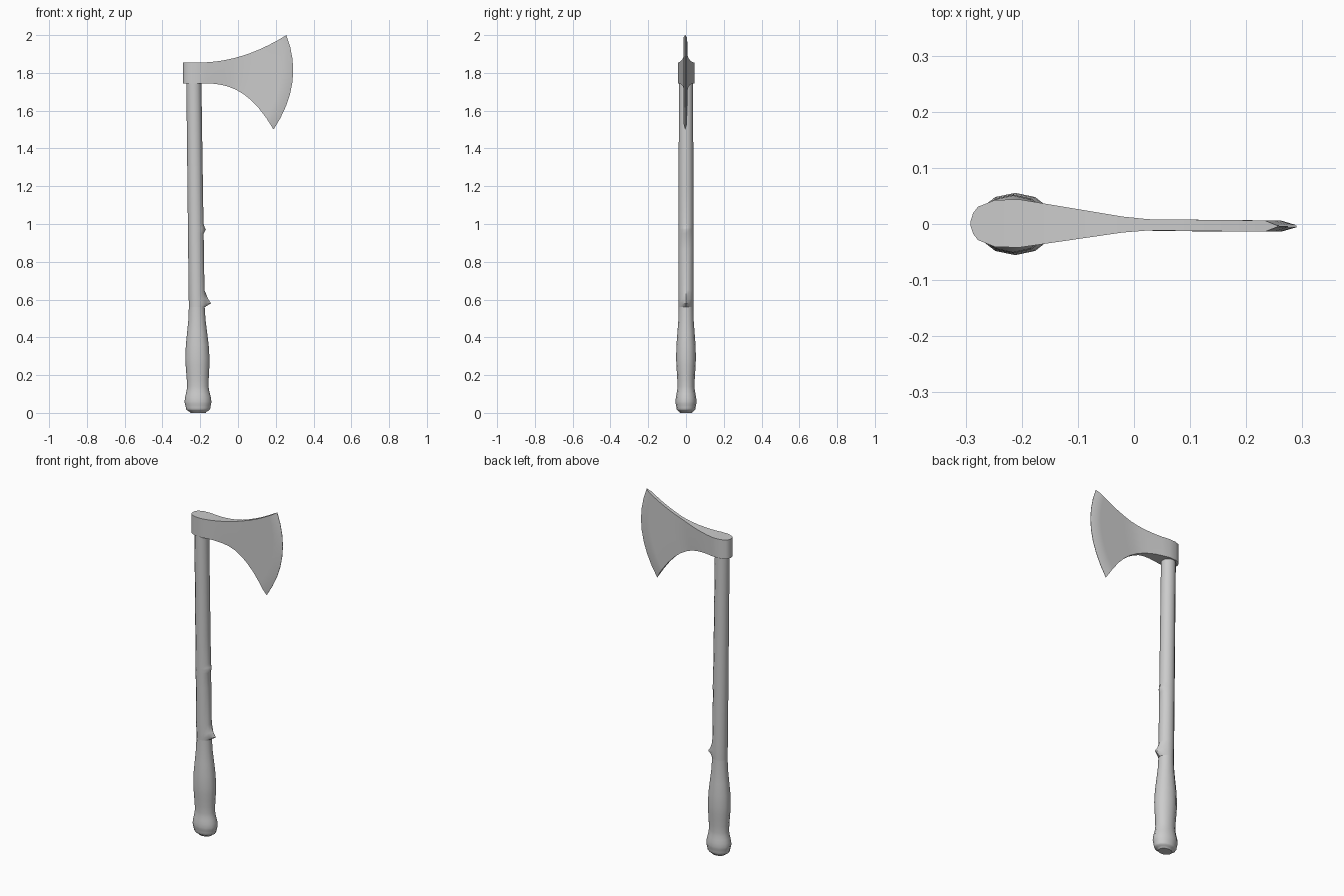
import bpy, bmesh, math

default = bpy.data.objects.get("Cube")
if default:
    bpy.data.objects.remove(default, do_unlink=True)

grey = bpy.data.materials.new("plain_grey")
grey.use_nodes = True
colour = (0.6, 0.6, 0.6, 1)
grey.diffuse_color = colour
grey.node_tree.nodes["Principled BSDF"].inputs["Base Color"].default_value = colour


def loft(name, rings, angle):
    """Skin closed rings of points, cap both ends and smooth the result."""
    bm = bmesh.new()
    loops = [[bm.verts.new(point) for point in ring] for ring in rings]
    for lower, upper in zip(loops, loops[1:]):
        for i in range(len(lower)):
            bm.faces.new((lower[i - 1], lower[i], upper[i], upper[i - 1]))
    bm.faces.new(loops[0])
    bm.faces.new(loops[-1])
    bmesh.ops.recalc_face_normals(bm, faces=bm.faces[:])
    mesh = bpy.data.meshes.new(name)
    bm.to_mesh(mesh)
    bm.free()
    mesh.materials.append(grey)
    obj = bpy.data.objects.new(name, mesh)
    bpy.context.collection.objects.link(obj)
    bpy.ops.object.select_all(action='DESELECT')
    obj.select_set(True)
    bpy.context.view_layer.objects.active = obj
    bpy.ops.object.shade_smooth_by_angle(angle=math.radians(angle))


def mix(start, end, amount):
    return start + (end - start) * amount


# Handle silhouette: heights and radii where the grip swells and narrows
SIDES = 12
swells = [(0, 0.04), (0.02, 0.064), (0.06, 0.071), (0.14, 0.057),
          (0.29, 0.064), (0.56, 0.042), (1.78, 0.04)]
# Knots left by trimmed twigs: height, size, length of the upper slope
knots = [(0.58, 0.034, 0.07), (0.97, 0.012, 0.03)]


def handle_radius(height):
    """Ease smoothly from one swell to the next."""
    for (low, start), (high, end) in zip(swells, swells[1:]):
        if height <= high:
            t = (height - low) / (high - low)
            return mix(start, end, t * t * (3 - 2 * t))


def knot_bulge(height):
    """Steep underside and a hollow slope above."""
    total = 0
    for base, size, slope in knots:
        reach = slope if height > base else 0.02
        total += size * max(0, 1 - abs(height - base) / reach) ** 1.5
    return total


def handle_ring(height):
    radius = handle_radius(height)
    depth = radius * min(0.95, 0.78 + 0.45 * height ** 2)
    centre = -0.211 - 0.013 * height
    ring = []
    for i in range(SIDES):
        angle = math.tau * i / SIDES
        toward_blade = max(0, math.cos(angle)) ** 8
        x = centre + radius * math.cos(angle) + knot_bulge(height) * toward_blade
        ring.append((x, depth * math.sin(angle), height))
    return ring


heights = {swells[-1][0]}
for (low, _), (high, _) in zip(swells, swells[1:]):
    heights.update(mix(low, high, step / 4) for step in range(4))
for base, _, slope in knots:
    heights.update((base - 0.02, base, base + slope / 3, base + slope))
loft("handle", [handle_ring(height) for height in sorted(heights)], 50)

# Axe head: a rounded socket around the handle that flares into a thin blade
EYE_X = -0.205
EYE_LENGTH = 0.086
EYE_HALF = 0.043
ROWS = 8


def head_ring(top_x, top_z, bottom_x, bottom_z, bow, half, middle):
    """Upright section with a bowed front, mirrored to both cheeks."""
    cheek = []
    for row in range(ROWS + 1):
        t = row / ROWS
        x = mix(bottom_x, top_x, t) + bow * 4 * t * (1 - t)
        cheek.append((x, mix(bottom_z, top_z, t)))
    return ([(x, middle - half, z) for x, z in cheek]
            + [(x, middle + half, z) for x, z in reversed(cheek)])


def socket_ring(reach):
    x = EYE_X - EYE_LENGTH * reach
    half = max(0.005, EYE_HALF * math.sqrt(1 - reach ** 4))
    return head_ring(x, 1.855, x, 1.745, 0, half, 0.001)


def blade_ring(u):
    half = max(0.01, EYE_HALF - 0.072 * u)
    if u == 1:
        half = 0.001
    return head_ring(mix(EYE_X, 0.256, u), mix(1.855, 2, u ** 2),
                     mix(EYE_X, 0.188, u), mix(1.745, 1.5, u ** 2.8),
                     0.066 * u ** 3, half, mix(0.001, -0.004, u))


# The last blade section sits close to the edge so that the bevel is narrow
socket = [socket_ring(reach) for reach in (1, 0.95, 0.85, 0.5)]
blade = [blade_ring(step / 10) for step in range(10)]
loft("axe_head", socket + blade + [blade_ring(0.95), blade_ring(1)], 40)
